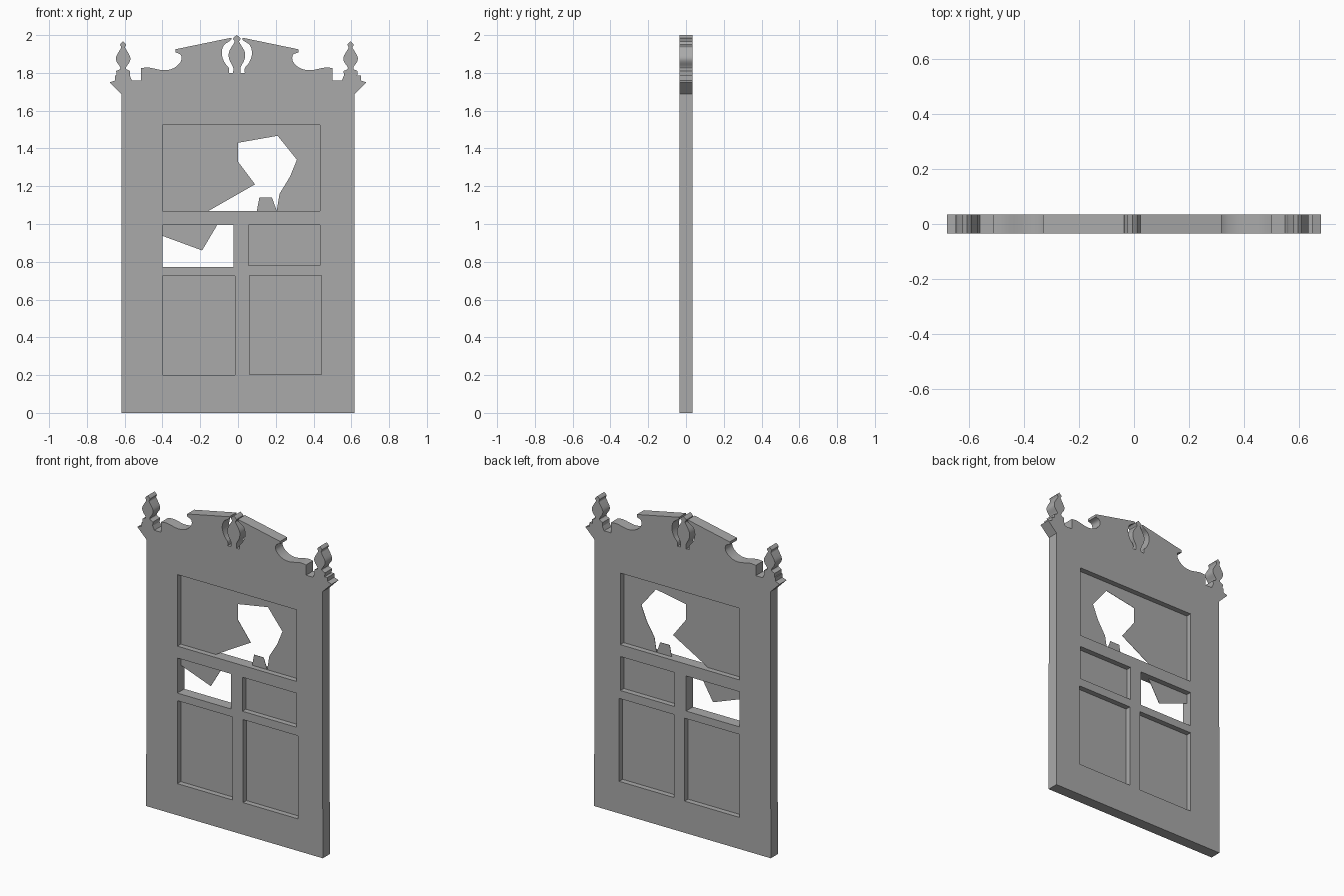
import bpy
import bmesh
from mathutils import Vector

cube = bpy.data.objects.get("Cube")
if cube:
    bpy.data.objects.remove(cube, do_unlink=True)

HALF_DEPTH = 0.035
CREST_SHIFT = -0.006

grey = bpy.data.materials.new("plain_grey")
grey.use_nodes = True
shade = (0.4, 0.4, 0.4, 1)
grey.diffuse_color = shade
grey.node_tree.nodes["Principled BSDF"].inputs["Base Color"].default_value = shade


def smooth_path(points, steps=4):
    """Round off a coarse path with a Catmull-Rom spline."""
    pts = [Vector(p) for p in points]
    pts = [pts[0]] + pts + [pts[-1]]
    path = []
    for a, b, c, d in zip(pts, pts[1:], pts[2:], pts[3:]):
        for i in range(steps):
            t = i / steps
            path.append(0.5 * (2 * b + (c - a) * t
                               + (2 * a - 5 * b + 4 * c - d) * t ** 2
                               + (3 * b - a - 3 * c + d) * t ** 3))
    return [tuple(p) for p in path] + [tuple(points[-1])]


def cut_board(name, loops, half_depth):
    """Extrude a flat outline; further loops become openings."""
    curve = bpy.data.curves.new(name + "_outline", "CURVE")
    curve.dimensions = "2D"
    curve.fill_mode = "BOTH"
    curve.extrude = half_depth
    for loop in loops:
        spline = curve.splines.new("POLY")
        spline.points.add(len(loop) - 1)
        for point, (x, z) in zip(spline.points, loop):
            point.co = (x, z, 0, 1)
        spline.use_cyclic_u = True
    helper = bpy.data.objects.new(name + "_helper", curve)
    bpy.context.collection.objects.link(helper)
    bpy.context.view_layer.update()
    graph = bpy.context.evaluated_depsgraph_get()
    mesh = bpy.data.meshes.new_from_object(helper.evaluated_get(graph))
    bpy.data.objects.remove(helper, do_unlink=True)

    # Stand the board upright and weld the caps to the rim
    bm = bmesh.new()
    bm.from_mesh(mesh)
    for v in bm.verts:
        v.co = (v.co.x, -v.co.z, v.co.y)
    bmesh.ops.remove_doubles(bm, verts=bm.verts, dist=0.0001)
    bmesh.ops.recalc_face_normals(bm, faces=bm.faces)
    bmesh.ops.dissolve_limit(bm, angle_limit=0.001, verts=bm.verts, edges=bm.edges)
    bm.to_mesh(mesh)
    bm.free()
    mesh.materials.clear()
    mesh.materials.append(grey)
    board = bpy.data.objects.new(name, mesh)
    bpy.context.collection.objects.link(board)
    return board


def rectangle(left, right, bottom, top):
    return [(left, bottom), (right, bottom), (right, top), (left, top)]


# Corner finial: turned profile mirrored about its own axis
finial_half = smooth_path([(.037, 1.81), (.014, 1.825), (.035, 1.86), (.037, 1.885),
                           (.018, 1.92), (.01, 1.935), (.016, 1.95), (0, 1.967)])
finial_axis = .602
finial = [(finial_axis + x, z) for x, z in finial_half]
finial += [(finial_axis - x, z) for x, z in reversed(finial_half[:-1])]

# Cornice steps, scrolled pediment and central urn
cornice = [(.68, 1.75), (.65, 1.76), (.65, 1.785), (.637, 1.785)]
steps = [(.567, 1.785), (.555, 1.76), (.507, 1.76)]
scroll = smooth_path([(.507, 1.825), (.465, 1.828), (.39, 1.814), (.335, 1.825),
                      (.297, 1.86), (.297, 1.895), (.325, 1.908)])
peak = [(.325, 1.925)]
gap = smooth_path([(.03, 1.986), (.033, 1.972), (.07, 1.945), (.08, 1.9),
                   (.065, 1.855), (.042, 1.825), (.042, 1.8)])
urn = smooth_path([(.02, 1.8), (.02, 1.83), (.04, 1.87), (.042, 1.91),
                   (.02, 1.95), (.012, 1.966), (.02, 1.982), (0, 2)])

crest = cornice + finial + steps + scroll + peak + gap + urn
side = [(.618, 0), (.617, 1.687)]
right = side + [(x + CREST_SHIFT * (x < .65), z) for x, z in crest]
left = [(-x, z) for x, z in side] + [(-x + CREST_SHIFT * (x < .65), z) for x, z in crest]
outline = right + left[-2::-1]

# Panel openings
openings = {
    "top_pane": rectangle(-.4, .435, 1.07, 1.523),
    "middle_left_pane": rectangle(-.4, -.025, .773, .995),
    "middle_right_pane": rectangle(.055, .435, .78, .995),
    "lower_left_panel": rectangle(-.4, -.015, .2, .725),
    "lower_right_panel": rectangle(.06, .443, .203, .728),
}
frame = cut_board("door_frame", [outline] + list(openings.values()), HALF_DEPTH)
bpy.context.view_layer.objects.active = frame
frame.select_set(True)
bpy.ops.object.shade_smooth_by_angle(angle=0.5)

# Thin sheets; two of them are broken
sheets = dict(openings)
bottom_left, bottom_right, top_right, top_left = openings["top_pane"]
sheets["top_pane"] = [bottom_left, (-.155, 1.07), (.09, 1.21), (0, 1.33), (0, 1.43),
                      (.21, 1.467), (.312, 1.34), (.275, 1.25), (.22, 1.16),
                      (.205, 1.07), bottom_right, top_right, top_left]
sheets["top_pane_shard"] = [(.1, 1.07), (.113, 1.14), (.18, 1.14), (.205, 1.07)]
sheets["middle_left_pane"] = [(-.4, .995), (-.4, .937), (-.19, .86), (-.11, .995)]
for name, loop in sheets.items():
    cut_board(name, [loop], 0.001)
